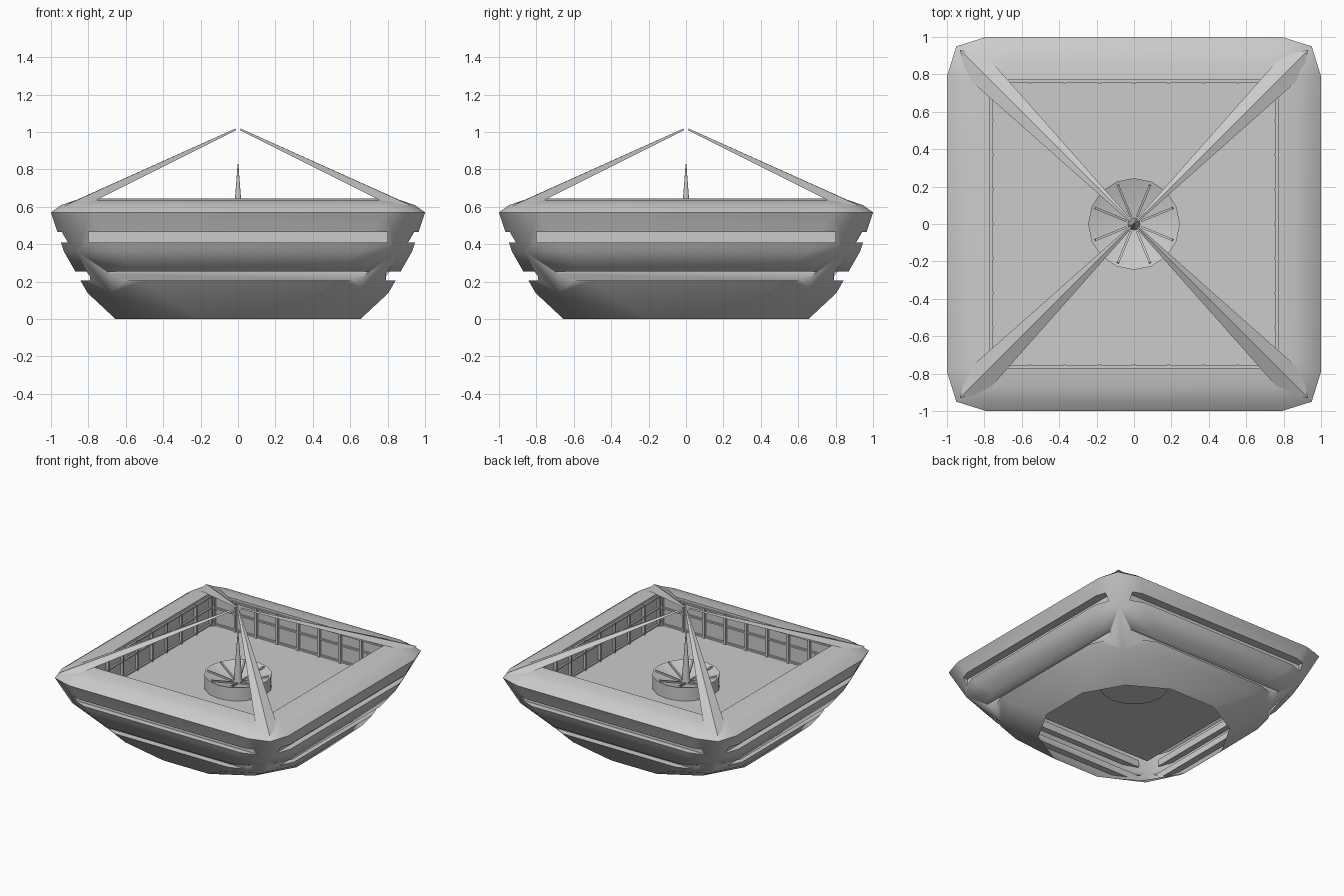
import bpy, bmesh, math
from mathutils import Matrix, Vector

cube = bpy.data.objects.get("Cube")
if cube:
    bpy.data.objects.remove(cube, do_unlink=True)

grey = bpy.data.materials.new("plain grey")
grey.use_nodes = True
grey.diffuse_color = (0.6, 0.6, 0.6, 1)
grey.node_tree.nodes["Principled BSDF"].inputs["Base Color"].default_value = (0.6, 0.6, 0.6, 1)


def finish(name, bm, smooth=None):
    bmesh.ops.recalc_face_normals(bm, faces=bm.faces)
    mesh = bpy.data.meshes.new(name)
    bm.to_mesh(mesh)
    bm.free()
    mesh.materials.append(grey)
    ob = bpy.data.objects.new(name, mesh)
    bpy.context.collection.objects.link(ob)
    if smooth:
        smooth_object(ob, smooth)
    return ob


def smooth_object(ob, degrees):
    bpy.ops.object.select_all(action='DESELECT')
    ob.select_set(True)
    bpy.context.view_layer.objects.active = ob
    bpy.ops.object.shade_smooth_by_angle(angle=math.radians(degrees))


def quarter(i):
    return Matrix.Rotation(i * math.pi / 2, 4, 'Z')


def add_box(bm, size, centre, turn=Matrix()):
    m = turn @ Matrix.Translation(centre) @ Matrix.Diagonal((*size, 1))
    bmesh.ops.create_cube(bm, size=1, matrix=m)


def bridge(bm, low, high):
    n = len(low)
    for i in range(n):
        j = (i + 1) % n
        bm.faces.new((low[i], low[j], high[j], high[i]))


# Hull: rings of (height, side distance, side end, corner distance)
FLOOR = 0.39
rings = [(0, 0.655, 0.2, 0.49), (0.14, 0.805, 0.43, 0.68), (0.36, 0.93, 0.66, 0.86),
         (0.57, 1.0, 0.79, 0.95), (0.61, 0.945, 0.77, 0.91), (0.635, 0.87, 0.74, 0.85),
         (0.645, 0.77, 0.69, 0.77), (FLOOR, 0.77, 0.69, 0.77)]
bm = bmesh.new()
loops = []
for z, h, a, c in rings:
    loops.append([bm.verts.new(quarter(i) @ Vector((x, y, z)))
                  for i in range(4) for x, y in ((h, a), (c, c), (a, h))])
for low, high in zip(loops, loops[1:]):
    bridge(bm, low, high)
bm.faces.new(loops[0])
bm.faces.new(loops[-1])
hull = finish("hull", bm)

# Long window slots cut into all four sides
bm = bmesh.new()
for z0, z1, w0, w1, inner in ((0.205, 0.255, 0.65, 0.70, 0.79), (0.41, 0.465, 0.80, 0.80, 0.90)):
    for i in range(4):
        ends = [[bm.verts.new(quarter(i) @ Vector(p)) for p in
                 ((-w0, y, z0), (w0, y, z0), (w1, y, z1), (-w1, y, z1))] for y in (-inner, -1.2)]
        bridge(bm, *ends)
        for end in ends:
            bm.faces.new(end)
cutter = finish("slot_cutter", bm)
cutter.hide_render = True
cut = hull.modifiers.new("slots", 'BOOLEAN')
cut.operation = 'DIFFERENCE'
cut.solver = 'EXACT'
cut.object = cutter
bpy.context.view_layer.update()
graph = bpy.context.evaluated_depsgraph_get()
mesh = bpy.data.meshes.new_from_object(hull.evaluated_get(graph))
hull.modifiers.clear()
hull.data = mesh
bpy.data.objects.remove(cutter, do_unlink=True)

# Open the underside of the hull
bm = bmesh.new()
bm.from_mesh(mesh)
base = [f for f in bm.faces if all(v.co.z < 0.001 for v in f.verts)]
bmesh.ops.delete(bm, geom=base, context='FACES')
bm.to_mesh(mesh)
bm.free()
smooth_object(hull, 58)

# Courtyard window frames
bm = bmesh.new()
for i in range(4):
    for k in range(9):
        add_box(bm, (0.015, 0.02, 0.24), (-0.74 + k * 0.185, 0.76, 0.51), quarter(i))
    for z in (0.40, 0.53, 0.62):
        add_box(bm, (1.53, 0.014, 0.012), (0, 0.763, z), quarter(i))
finish("courtyard_window_frames", bm)

# Four tapering roof struts, ridged on top
bm = bmesh.new()
for i in range(4):
    foot, tip = [[bm.verts.new(quarter(i) @ Vector(p)) for p in points] for points in (
        ((0.90, 0.79, 0.62), (0.93, 0.93, 0.605), (0.79, 0.90, 0.62)),
        ((0.02, 0.01, 1.01), (0.015, 0.015, 1.018), (0.01, 0.02, 1.01)))]
    bridge(bm, foot, tip)
    bm.faces.new(foot)
    bm.faces.new(tip)
finish("roof_struts", bm)

# Round basin with a sunken dish
SIDES = 16
bm = bmesh.new()
rows = [[bm.verts.new((r * math.cos(t), r * math.sin(t), z))
         for t in (math.tau * k / SIDES for k in range(SIDES))]
        for r, z in ((0.245, FLOOR - 0.01), (0.245, 0.495), (0.03, 0.425))]
for low, high in zip(rows, rows[1:]):
    bridge(bm, low, high)
bm.faces.new(rows[0])
bm.faces.new(rows[-1])
finish("basin", bm, 30)

# Radial ribs lying along the dish
bm = bmesh.new()
slope = Matrix.Rotation(-math.atan2(0.07, 0.215), 4, 'Y')
for k in range(8):
    turn = Matrix.Rotation(math.tau * (k + 0.5) / 8, 4, 'Z')
    add_box(bm, (0.19, 0.012, 0.02), (0, 0, 0),
            turn @ Matrix.Translation((0.135, 0, 0.462)) @ slope)
finish("basin_ribs", bm)

# Central spike
bm = bmesh.new()
bmesh.ops.create_cone(bm, cap_ends=True, segments=12, radius1=0.034, radius2=0.002,
                      depth=0.42, matrix=Matrix.Translation((0, 0, 0.62)))
finish("spike", bm, 40)
